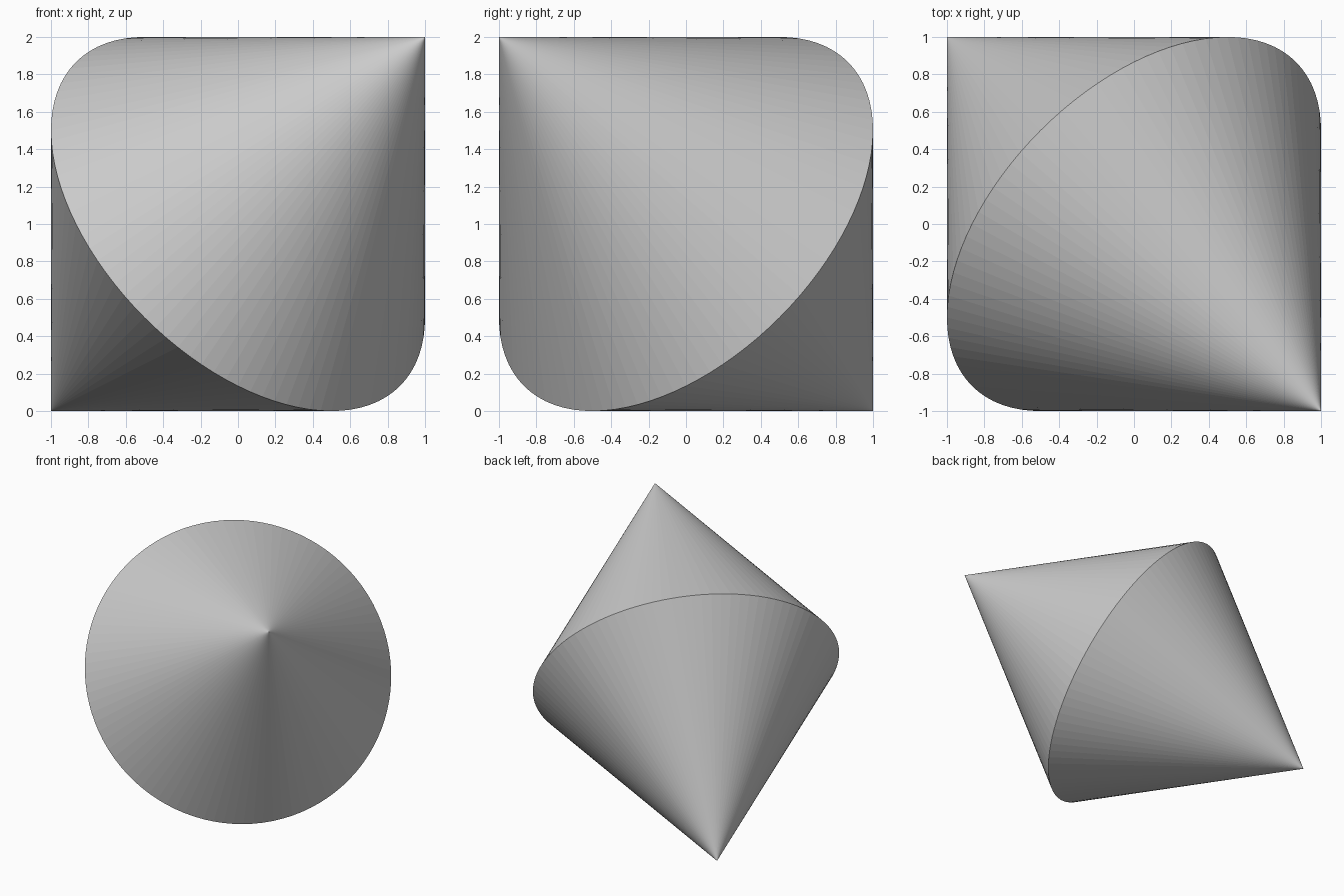
import bpy
from math import sqrt
from mathutils import Vector, Matrix

if "Cube" in bpy.data.objects:
    bpy.data.objects.remove(bpy.data.objects["Cube"])

SIDES = 96
HALF_LENGTH = sqrt(3)      # tips sit on opposite corners of a 2 unit cube
RIM_RADIUS = sqrt(1.5)     # rim circle touches all six cube faces
AXIS = Vector((1, -1, 1)).normalized()

# Frame with local z along the tilted axis and local x towards the rim's highest point
up = Vector((0, 0, 1))
side = (up - AXIS * up.dot(AXIS)).normalized()
frame = Matrix((side, AXIS.cross(side), AXIS)).transposed()

# Rim circle plus the two tips
verts = [frame @ (Matrix.Rotation(2 * 3.141592653589793 * i / SIDES, 3, 'Z')
                  @ Vector((RIM_RADIUS, 0, 0))) for i in range(SIDES)]
verts += [AXIS * HALF_LENGTH, -AXIS * HALF_LENGTH]
verts = [v + up for v in verts]

# Two cones of narrow triangles sharing the rim
faces = []
for i in range(SIDES):
    j = (i + 1) % SIDES
    faces += [(i, j, SIDES), (j, i, SIDES + 1)]

mesh = bpy.data.meshes.new("double_cone")
mesh.from_pydata(verts, [], faces)
mesh.update()
double_cone = bpy.data.objects.new("double_cone", mesh)
bpy.context.collection.objects.link(double_cone)
